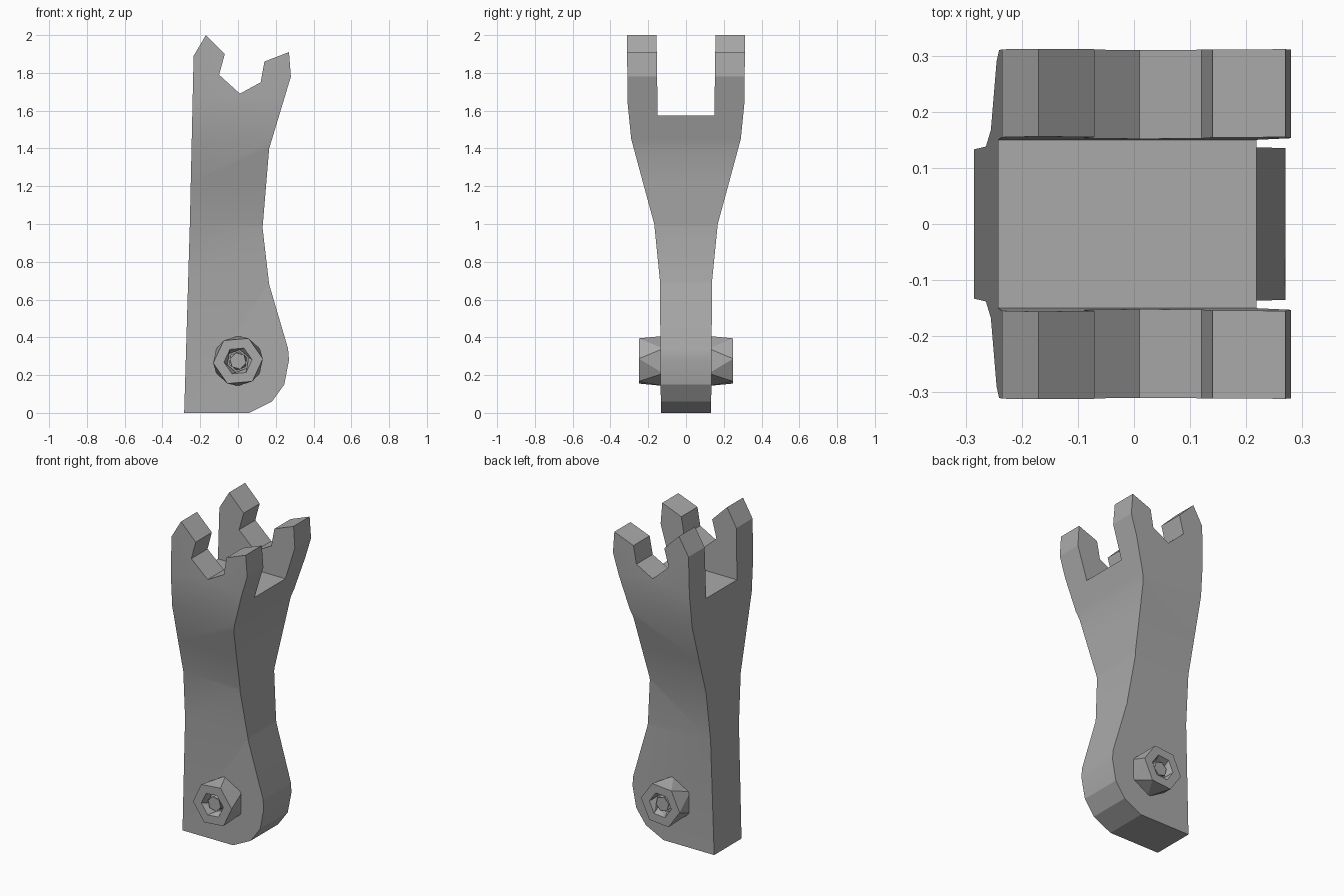
import bpy, bmesh, math
from mathutils import Vector

cube = bpy.data.objects.get("Cube")
if cube:
    bpy.data.objects.remove(cube, do_unlink=True)

grey = bpy.data.materials.new("plain_grey")
grey.use_nodes = True
COLOUR = (0.4, 0.4, 0.4, 1)
grey.diffuse_color = COLOUR
grey.node_tree.nodes["Principled BSDF"].inputs["Base Color"].default_value = COLOUR


def make_object(name, bm):
    bmesh.ops.recalc_face_normals(bm, faces=bm.faces[:])
    mesh = bpy.data.meshes.new(name)
    bm.to_mesh(mesh)
    bm.free()
    mesh.materials.append(grey)
    obj = bpy.data.objects.new(name, mesh)
    bpy.context.collection.objects.link(obj)
    return obj


def activate(obj):
    bpy.ops.object.select_all(action='DESELECT')
    obj.select_set(True)
    bpy.context.view_layer.objects.active = obj


# Half thickness of the handle at each height
WIDTHS = [(0, 0.133), (0.7, 0.138), (1.0, 0.168), (1.22, 0.228),
          (1.45, 0.29), (1.65, 0.31), (2.0, 0.312)]


def half_width(z):
    for (z0, w0), (z1, w1) in zip(WIDTHS, WIDTHS[1:]):
        if z <= z1:
            return w0 + (w1 - w0) * (z - z0) / (z1 - z0)
    return WIDTHS[-1][1]


# Handle: side outline extruded through the thickness, then flared
OUTLINE = [(-0.285, 0), (0.06, 0), (0.18, 0.06), (0.245, 0.15), (0.27, 0.28),
           (0.265, 0.34), (0.165, 0.68), (0.13, 0.98), (0.165, 1.4),
           (0.28, 1.78), (0.27, 1.91), (0.14, 1.86), (0.12, 1.75),
           (0.01, 1.69), (-0.1, 1.79), (-0.07, 1.9), (-0.17, 2.0),
           (-0.235, 1.89), (-0.255, 1.0)]
bm = bmesh.new()
face = bm.faces.new([bm.verts.new((x, -1, z)) for x, z in OUTLINE])
extruded = bmesh.ops.extrude_face_region(bm, geom=[face])
for v in extruded["geom"]:
    if isinstance(v, bmesh.types.BMVert):
        v.co.y = 1
for z, _ in WIDTHS[1:-1]:
    bmesh.ops.bisect_plane(bm, geom=bm.verts[:] + bm.edges[:] + bm.faces[:],
                           dist=1e-5, plane_co=(0, 0, z), plane_no=(0, 0, 1))
for v in bm.verts:
    v.co.y = math.copysign(half_width(v.co.z), v.co.y)
handle = make_object("forked_handle", bm)

# Slot that separates the front and back prongs
bm = bmesh.new()
bmesh.ops.create_cube(bm, size=1)
for v in bm.verts:
    top = v.co.z > 0
    v.co = Vector((v.co.x * 2, v.co.y * (0.318 if top else 0.3), 2.2 if top else 1.575))
slot = make_object("slot_cutter", bm)
slot.hide_render = True
cut = handle.modifiers.new("slot", 'BOOLEAN')
cut.operation = 'DIFFERENCE'
cut.solver = 'EXACT'
cut.object = slot
activate(handle)
bpy.ops.object.modifier_apply(modifier="slot")
bpy.data.objects.remove(slot, do_unlink=True)
bpy.ops.object.shade_smooth_by_angle(angle=math.radians(20))


# Bolts: twisted hexagonal heads with a recess and a small stud inside
def ring(bm, radius, y, turn):
    angles = [math.radians(turn + 60 * i) for i in range(6)]
    return [bm.verts.new((radius * math.cos(a), y, 0.275 + radius * math.sin(a)))
            for a in angles]


def bridge(bm, a, b):
    for i in range(6):
        j = (i + 1) % 6
        bm.faces.new((a[i], a[j], b[j]))
        bm.faces.new((a[i], b[j], b[i]))


def bolt(name, side):
    bm = bmesh.new()
    steps = [(0.132, 0.12, 30), (0.132, 0.25, 5), (0.075, 0.25, 5),
             (0.06, 0.2, 20), (0.05, 0.2, 20), (0.045, 0.23, 45)]
    rings = [ring(bm, r, side * y, t) for r, y, t in steps]
    for a, b in zip(rings, rings[1:]):
        bridge(bm, a, b)
    bm.faces.new(rings[0])
    bm.faces.new(rings[-1])
    return make_object(name, bm)


bolt("front_bolt", -1)
bolt("back_bolt", 1)
